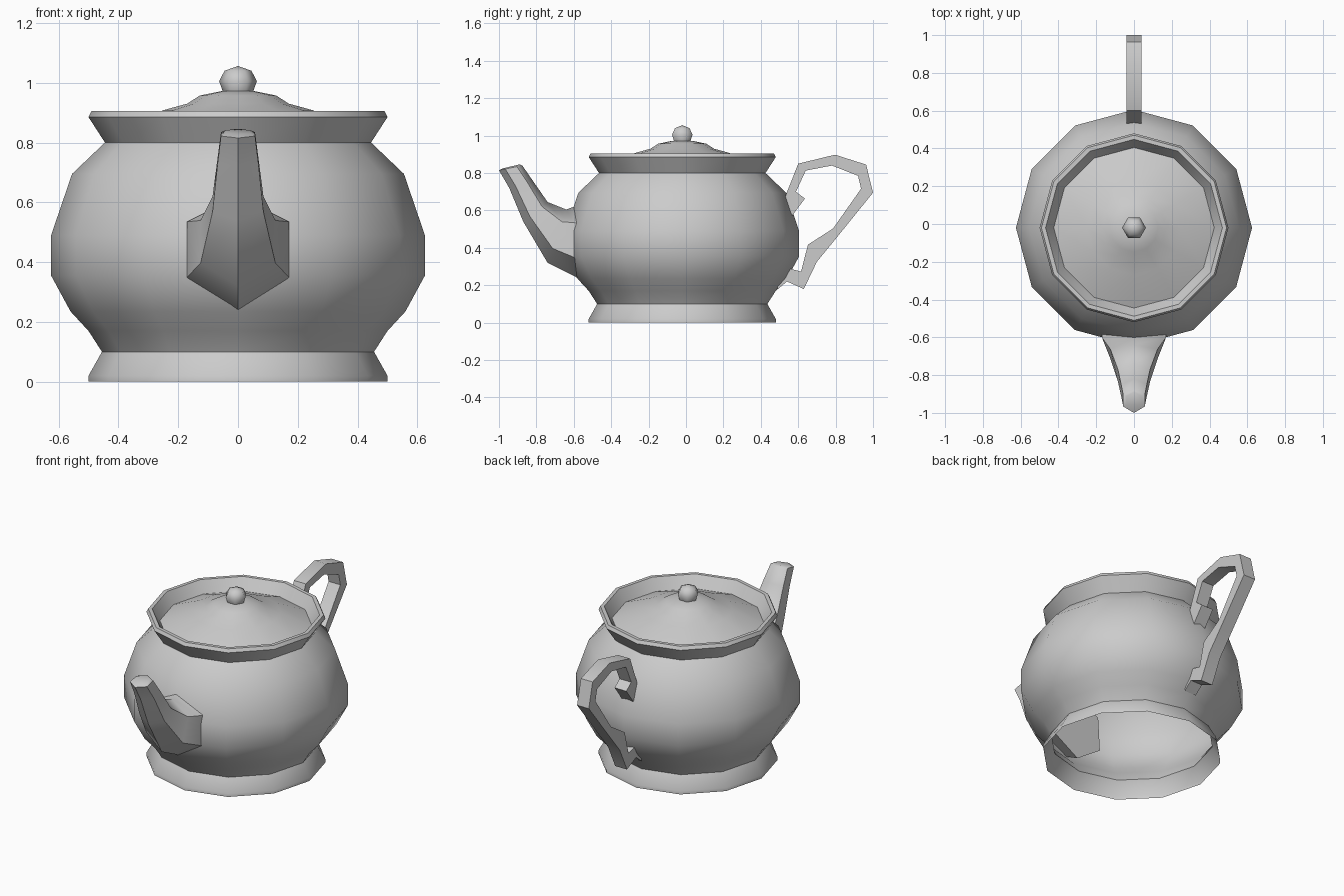
import bpy, bmesh, math
from mathutils import Vector

cube = bpy.data.objects.get("Cube")
if cube:
    bpy.data.objects.remove(cube)

GREY = (0.6, 0.6, 0.6, 1)
mat = bpy.data.materials.new("pale_grey")
mat.use_nodes = True
mat.diffuse_color = GREY
mat.node_tree.nodes["Principled BSDF"].inputs["Base Color"].default_value = GREY

CENTRE_Y = -0.02


def loft(name, rings, close_ends=False, angle=40):
    """Skin a list of equally long closed rings."""
    bm = bmesh.new()
    loops = [[bm.verts.new(p) for p in ring] for ring in rings]
    n = len(loops[0])
    for a, b in zip(loops, loops[1:]):
        for i in range(n):
            j = (i + 1) % n
            bm.faces.new((a[i], a[j], b[j], b[i]))
    if close_ends:
        bm.faces.new(loops[0][::-1])
        bm.faces.new(loops[-1])
    bmesh.ops.remove_doubles(bm, verts=bm.verts, dist=0.0005)
    bmesh.ops.recalc_face_normals(bm, faces=bm.faces)
    mesh = bpy.data.meshes.new(name)
    bm.to_mesh(mesh)
    bm.free()
    mesh.materials.append(mat)
    obj = bpy.data.objects.new(name, mesh)
    bpy.context.collection.objects.link(obj)
    bpy.ops.object.select_all(action='DESELECT')
    obj.select_set(True)
    bpy.context.view_layer.objects.active = obj
    bpy.ops.object.shade_smooth_by_angle(angle=math.radians(angle))
    return obj


def lathe(name, profile, sides=12, angle=40):
    """Turn (radius, height) points around the pot's axis."""
    turns = [math.tau * i / sides for i in range(sides)]
    return loft(name, [[(r * math.cos(t), CENTRE_Y + r * math.sin(t), z) for t in turns]
                       for r, z in profile], angle=angle)


# Turned parts: open foot, belly, rim, lid and knob
lathe("foot", [(0.5, 0), (0.5, 0.02), (0.455, 0.1)])
lathe("body", [(0.455, 0.1), (0.5, 0.17), (0.56, 0.235), (0.625, 0.355),
               (0.625, 0.49), (0.555, 0.695), (0.445, 0.8)])
lathe("rim", [(0.445, 0.8), (0.5, 0.885), (0.49, 0.905), (0.468, 0.905), (0.425, 0.835)], angle=32)
lathe("lid", [(0.425, 0.835), (0.25, 0.908), (0.17, 0.93), (0.128, 0.957), (0.055, 0.972), (0, 0.974)])
lathe("lid_knob", [(0.05, 0.968), (0.063, 1.005), (0.045, 1.04), (0, 1.056)], sides=6, angle=65)

# Spout: six-sided rings given by lower point, upper point (y, z) and half width
spout_rings = []
for low, high, w in [((-0.49, 0.19), (-0.52, 0.62), 0.17),
                     ((-0.6, 0.25), (-0.6, 0.62), 0.17),
                     ((-0.74, 0.32), (-0.64, 0.605), 0.125),
                     ((-0.87, 0.54), (-0.74, 0.645), 0.085),
                     ((-0.945, 0.72), (-0.82, 0.76), 0.068),
                     ((-1.0, 0.815), (-0.875, 0.84), 0.057),
                     ((-0.98, 0.825), (-0.89, 0.846), 0.04)]:
    a, b = Vector((0, *low)), Vector((0, *high))
    side = Vector((w, 0, 0))
    p, q = a.lerp(b, 0.27), a.lerp(b, 0.77)
    spout_rings.append([a, p + side, q + side, b, q - side, p - side])
loft("spout", spout_rings, close_ends=True, angle=50)

# Handle: square strip following paired outer and inner (y, z) points
HALF = 0.04
handle_rings = []
for outer, inner in [((0.567, 0.572), (0.636, 0.663)),
                     ((0.525, 0.66), (0.588, 0.7)),
                     ((0.6, 0.85), (0.64, 0.813)),
                     ((0.797, 0.898), (0.78, 0.84)),
                     ((0.963, 0.845), (0.92, 0.785)),
                     ((1.0, 0.695), (0.936, 0.716)),
                     ((0.797, 0.444), (0.786, 0.503)),
                     ((0.7, 0.326), (0.652, 0.417)),
                     ((0.63, 0.18), (0.615, 0.273)),
                     ((0.54, 0.22), (0.556, 0.289)),
                     ((0.487, 0.176), (0.5, 0.26))]:
    handle_rings.append([(-HALF, *outer), (HALF, *outer), (HALF, *inner), (-HALF, *inner)])
loft("handle", handle_rings, close_ends=True)
